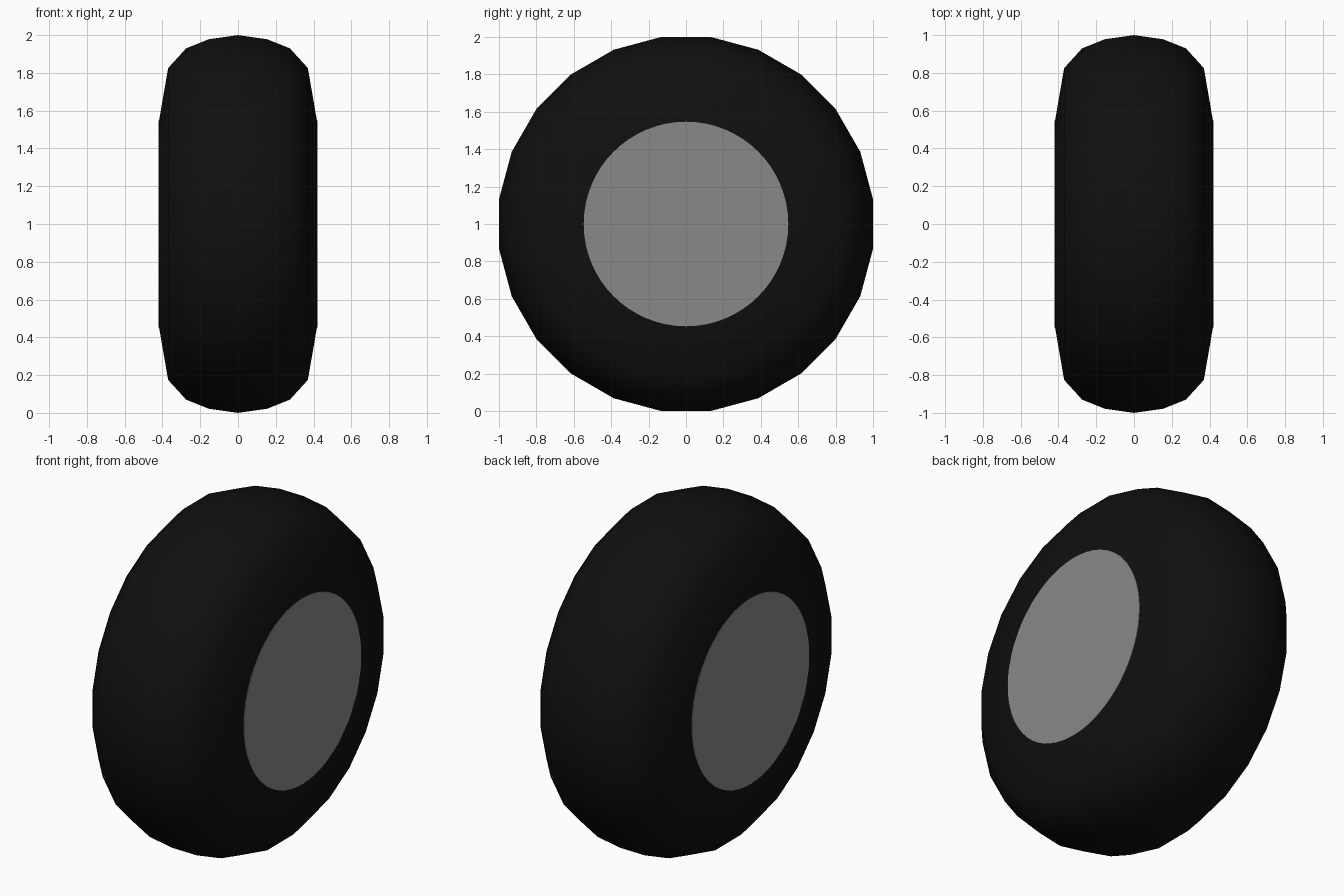
import bpy, bmesh, math

if "Cube" in bpy.data.objects:
    bpy.data.objects.remove(bpy.data.objects["Cube"])


def material(name, rgb):
    m = bpy.data.materials.new(name)
    m.diffuse_color = (*rgb, 1.0)
    m.use_nodes = True
    m.node_tree.nodes["Principled BSDF"].inputs["Base Color"].default_value = m.diffuse_color
    return m


def lathe(name, profile, sides, offset, mat):
    """Spin (x, radius) points around the x axis at z = 1; zero radius closes the end."""
    bm = bmesh.new()
    rings = []
    for x, r in profile:
        if r == 0:
            rings.append([bm.verts.new((x, 0, 1))] * sides)
            continue
        ring = []
        for i in range(sides):
            a = math.tau * (i + offset) / sides
            ring.append(bm.verts.new((x, r * math.cos(a), 1 + r * math.sin(a))))
        rings.append(ring)
    for a, b in zip(rings, rings[1:]):
        for i in range(sides):
            j = (i + 1) % sides
            bm.faces.new(list(dict.fromkeys((a[i], a[j], b[j], b[i]))))
    bmesh.ops.recalc_face_normals(bm, faces=bm.faces)
    mesh = bpy.data.meshes.new(name)
    bm.to_mesh(mesh)
    bm.free()
    mesh.materials.append(mat)
    ob = bpy.data.objects.new(name, mesh)
    bpy.context.collection.objects.link(ob)
    bpy.ops.object.select_all(action='DESELECT')
    ob.select_set(True)
    bpy.context.view_layer.objects.active = ob
    bpy.ops.object.shade_smooth_by_angle(angle=math.radians(40))
    return ob


rubber = material("black_rubber", (0.005, 0.005, 0.005))
metal = material("grey_metal", (0.25, 0.255, 0.24))

# Tyre: rounded tread with 24 sides, flats resting on the ground
k = 1 / math.cos(math.pi / 24)
half = [(0.42, 0.535), (0.37, 0.825), (0.275, 0.93), (0.155, 0.978)]
profile = [(-x, r * k) for x, r in half] + [(0, k)] + [(x, r * k) for x, r in reversed(half)]
lathe("tyre", profile, 24, 0.5, rubber)

# Hub: smooth drum through the tyre, showing as a disc on both sides
lathe("hub", [(-0.421, 0), (-0.421, 0.547), (0.421, 0.547), (0.421, 0)], 64, 0, metal)
